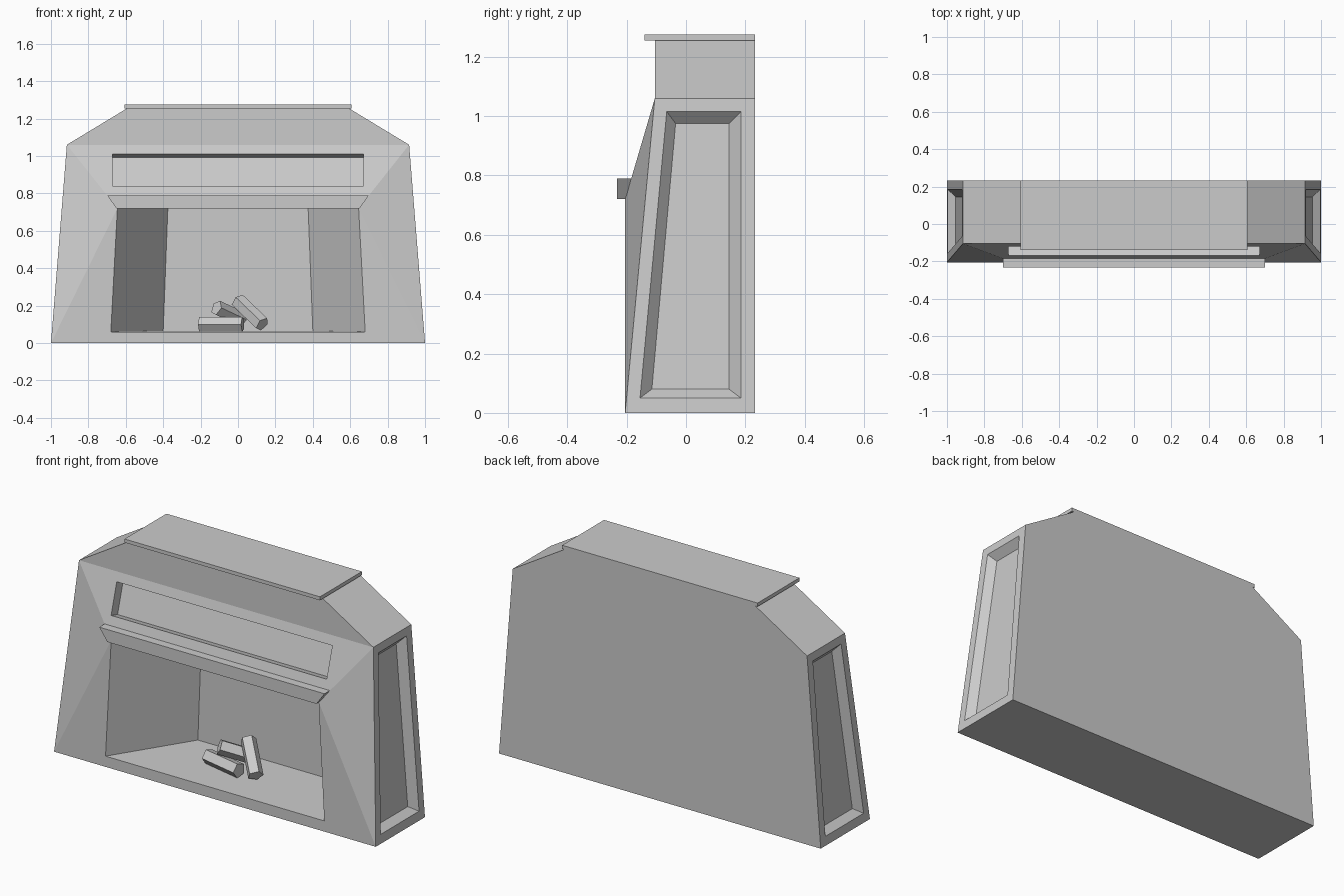
import bpy
import bmesh
from math import pi
from mathutils import Vector, Matrix

cube = bpy.data.objects.get("Cube")
if cube:
    bpy.data.objects.remove(cube, do_unlink=True)

stone = bpy.data.materials.new("pale_grey_stone")
stone.use_nodes = True
GREY = (0.6, 0.6, 0.6, 1)
stone.diffuse_color = GREY
stone.node_tree.nodes["Principled BSDF"].inputs["Base Color"].default_value = GREY


def finish(name, bm):
    bmesh.ops.remove_doubles(bm, verts=bm.verts, dist=0.0005)
    bmesh.ops.recalc_face_normals(bm, faces=bm.faces)
    mesh = bpy.data.meshes.new(name)
    bm.to_mesh(mesh)
    bm.free()
    mesh.materials.append(stone)
    obj = bpy.data.objects.new(name, mesh)
    bpy.context.collection.objects.link(obj)
    return obj


def face(bm, pts):
    bm.faces.new([bm.verts.new(p) for p in pts])


def rings(bm, loops, cap=True):
    """Join successive outlines with quads and close the last one."""
    for a, b in zip(loops, loops[1:]):
        for i in range(len(a)):
            j = (i + 1) % len(a)
            face(bm, [a[i], a[j], b[j], b[i]])
    if cap:
        face(bm, loops[-1])


def span(lo, hi):
    """Quad symmetric in x between two (x, y, z) points on its right edge."""
    flip = lambda p: (-p[0], p[1], p[2])
    return [flip(lo), lo, hi, flip(hi)]


# Key profile points of the right-hand half
FRONT, BACK, SHOULDER_Y = -0.205, 0.232, -0.105
foot, foot_back = (1, FRONT, 0), (1, BACK, 0)
shoulder, shoulder_back = (0.915, SHOULDER_Y, 1.06), (0.915, BACK, 1.06)
neck, neck_back = (0.585, SHOULDER_Y, 1.26), (0.585, BACK, 1.26)
sill, lintel = (0.68, FRONT, 0.06), (0.645, FRONT, 0.72)
hearth_sill, hearth_lintel = (0.4, 0.215, 0.065), (0.375, 0.215, 0.72)

# Surround: outer shell faces that cross the middle
bm = bmesh.new()
for lo, hi in ((foot, foot_back), (foot, sill), (shoulder, neck),
               (neck, neck_back), (foot_back, shoulder_back),
               (shoulder_back, neck_back)):
    face(bm, span(lo, hi))

# Firebox lining
rings(bm, [span(sill, lintel), span(hearth_sill, hearth_lintel)])


# Sunken panel over the opening
def slope(x, z):
    return (x, FRONT + 0.1 * (z - 0.72) / 0.34, z)


panel = span(slope(0.67, 0.84), slope(0.67, 1.01))
inward = Vector((0, 0.34, -0.1)).normalized() * 0.06
rings(bm, [span(lintel, shoulder), panel, [Vector(p) + inward for p in panel]])


# Left and right flanks with bevelled sunken panels
def flank(points, depth=0):
    return [(1 - 0.085 * z / 1.06 - depth, y, z) for y, z in points]


outer = flank([(-0.155, 0.05), (0.185, 0.05), (0.185, 1.015), (-0.065, 1.015)])
inner = flank([(-0.115, 0.08), (0.145, 0.08), (0.145, 0.975), (-0.035, 0.975)], 0.04)
for side in (1, -1):
    mirror = lambda pts: [(side * p[0], p[1], p[2]) for p in pts]
    rings(bm, [mirror(l) for l in
               ([foot, foot_back, shoulder_back, shoulder], outer, inner)])
    face(bm, mirror([foot, shoulder, lintel]))
    face(bm, mirror([foot, lintel, sill]))
    face(bm, mirror([shoulder, shoulder_back, neck_back, neck]))
finish("fireplace_surround", bm)

# Mantel shelf, flaring toward its top
bm = bmesh.new()
shelf = [[(-x, -0.232, z), (x, -0.232, z), (x, y, z), (-x, y, z)]
         for x, y, z in ((0.65, FRONT, 0.72), (0.7, -0.18, 0.79))]
face(bm, shelf[0])
rings(bm, shelf)
finish("mantel_shelf", bm)

# Flat slab on top
bm = bmesh.new()
bmesh.ops.create_cube(bm, size=1, matrix=Matrix.Translation((0, 0.046, 1.265))
                      @ Matrix.Diagonal((1.215, 0.372, 0.02, 1)))
finish("top_slab", bm)

# Five-sided logs in the hearth
LOGS = (((-0.205, 0.025, 0.1), (0.025, -0.025, 0.1)),
        ((-0.115, 0.0, 0.188), (0.02, 0.11, 0.125)),
        ((0.13, -0.03, 0.1), (0.0, 0.09, 0.225)))
for i, (start, end) in enumerate(LOGS):
    a, b = Vector(start), Vector(end)
    axis = b - a
    turn = axis.to_track_quat('Z', 'Y').to_matrix().to_4x4()
    bm = bmesh.new()
    bmesh.ops.create_cone(bm, cap_ends=True, segments=5, radius1=0.042,
                          radius2=0.042, depth=axis.length,
                          matrix=Matrix.Translation((a + b) / 2) @ turn
                          @ Matrix.Rotation(pi / 2, 4, 'Z'))
    finish(f"log_{i + 1}", bm)
